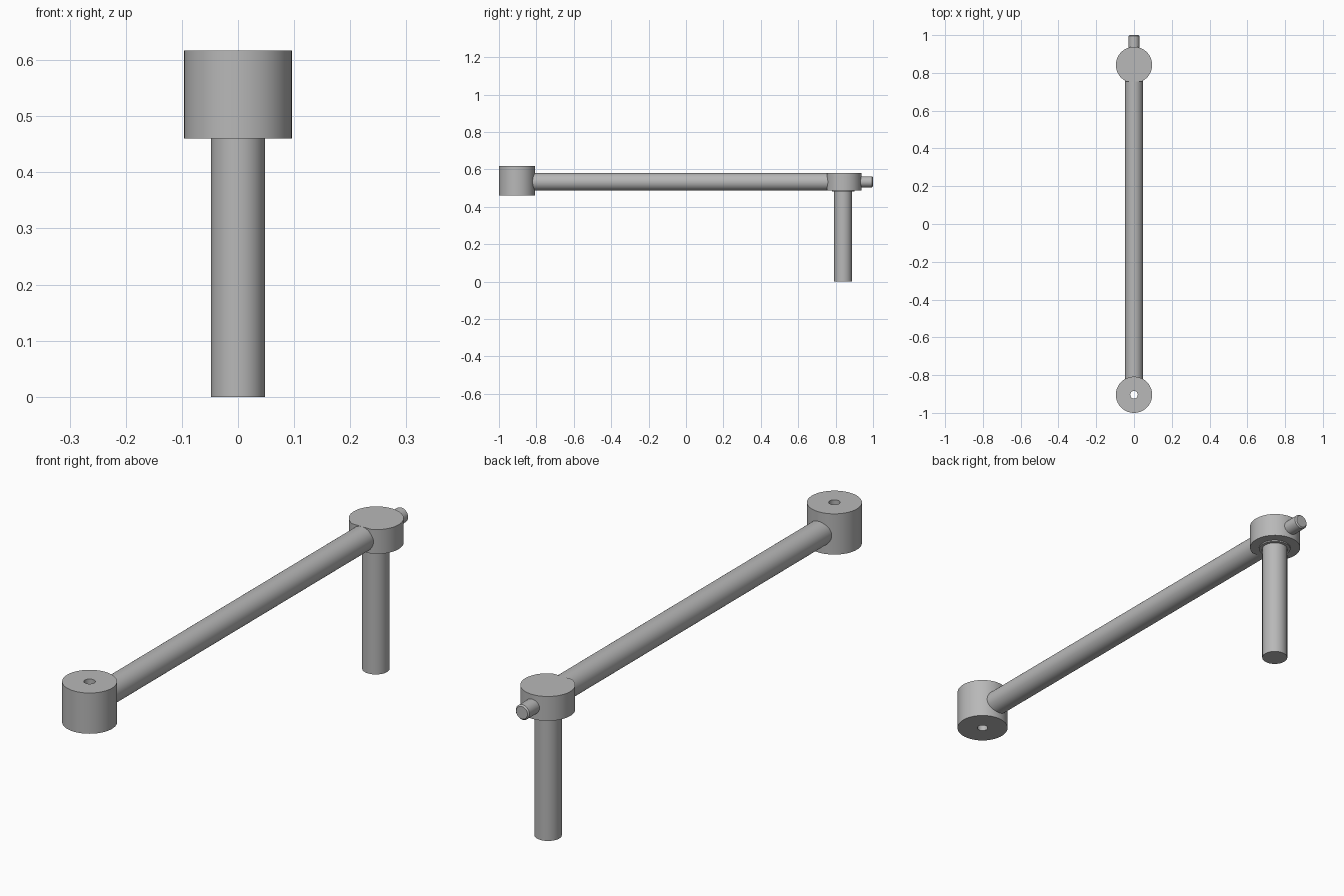
import bpy, bmesh, math
from mathutils import Matrix, Vector

cube = bpy.data.objects.get("Cube")
if cube:
    bpy.data.objects.remove(cube, do_unlink=True)

steel = bpy.data.materials.new("plain_grey")
steel.use_nodes = True
grey = (0.48, 0.48, 0.48, 1)
steel.diffuse_color = grey
steel.node_tree.nodes["Principled BSDF"].inputs["Base Color"].default_value = grey

SIDES = 64
REAR_Y = 0.842
FRONT_Y = -0.904
ARM_Z = 0.533


def turned(name, profile, location, along_y=False, flat=None, closed=False):
    """Revolve (radius, height) points about z, optionally laid along +y or cut flat at y."""
    bm = bmesh.new()
    verts = [bm.verts.new((r, 0, h)) for r, h in profile]
    pairs = list(zip(verts, verts[1:]))
    if closed:
        pairs.append((verts[-1], verts[0]))
    edges = [bm.edges.new(p) for p in pairs]
    bmesh.ops.spin(bm, geom=verts + edges, axis=(0, 0, 1), cent=(0, 0, 0),
                   angle=math.tau, steps=SIDES, use_duplicate=False)
    bmesh.ops.remove_doubles(bm, verts=bm.verts, dist=1e-5)
    if along_y:
        bm.transform(Matrix.Rotation(-math.pi / 2, 4, 'X'))
    bm.transform(Matrix.Translation(Vector(location)))
    if flat is not None:
        cut = bmesh.ops.bisect_plane(bm, geom=bm.verts[:] + bm.edges[:] + bm.faces[:],
                                     plane_co=(0, flat, 0), plane_no=(0, -1, 0),
                                     clear_outer=True)
        rim = [e for e in bm.edges if e.is_boundary]
        bmesh.ops.holes_fill(bm, edges=rim, sides=0)
    bmesh.ops.recalc_face_normals(bm, faces=bm.faces)
    mesh = bpy.data.meshes.new(name)
    bm.to_mesh(mesh)
    bm.free()
    mesh.materials.append(steel)
    obj = bpy.data.objects.new(name, mesh)
    bpy.context.collection.objects.link(obj)
    bpy.ops.object.select_all(action='DESELECT')
    obj.select_set(True)
    bpy.context.view_layer.objects.active = obj
    bpy.ops.object.shade_smooth_by_angle(angle=math.radians(30))
    return obj


def rod(radius, length, chamfer=0.0):
    """Closed rod profile with an optional chamfer at its far end."""
    points = [(0, 0), (radius, 0), (radius, length - chamfer)]
    if chamfer:
        points.append((radius - chamfer, length))
    return points + [(0, length)]


# Front hub with a bore right through it
turned("front_hub", [(0.02, 0.46), (0.096, 0.46), (0.096, 0.617), (0.02, 0.617)],
       (0, FRONT_Y, 0), closed=True)

# Long arm, seated in both hubs
turned("arm", rod(0.047, 1.61), (0, -0.85, ARM_Z), along_y=True)

# Rear hub with a flat where the arm enters
turned("rear_hub", rod(0.096, 0.094), (0, REAR_Y, 0.486), flat=0.755)

# Post with a thin collar under the rear hub
turned("post", [(0, 0), (0.048, 0), (0.048, 0.481), (0.06, 0.481), (0.06, 0.49), (0, 0.49)],
       (0, REAR_Y - 0.002, 0))

# Locking pin out of the back of the rear hub
turned("locking_pin", rod(0.029, 0.1, 0.005), (0, 0.9, ARM_Z), along_y=True)
